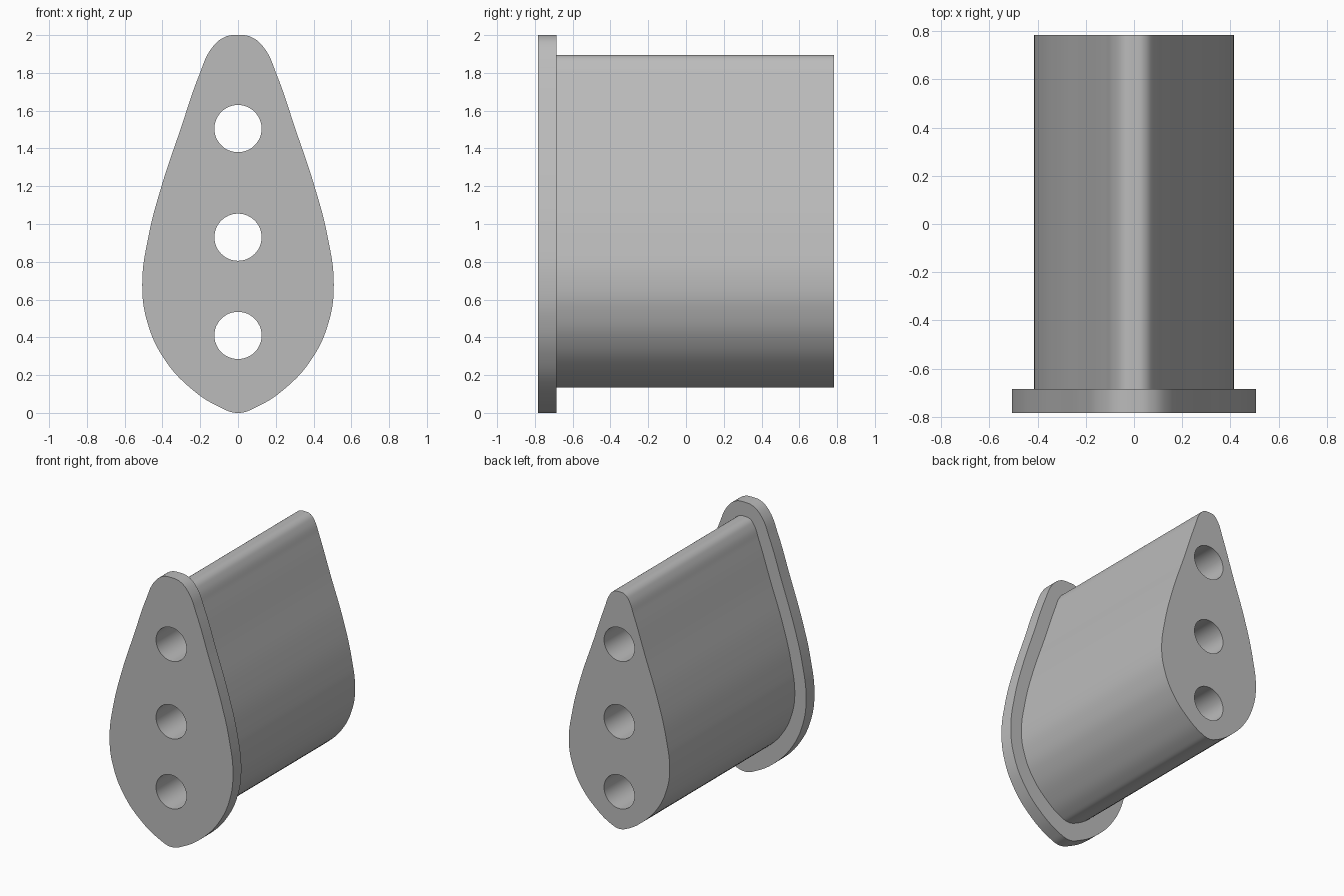
import bpy, bmesh, math

cube = bpy.data.objects.get("Cube")
if cube:
    bpy.data.objects.remove(cube, do_unlink=True)

grey = bpy.data.materials.new("light grey")
grey.use_nodes = True
colour = (0.5, 0.5, 0.5, 1)
grey.diffuse_color = colour
grey.node_tree.nodes["Principled BSDF"].inputs["Base Color"].default_value = colour

HOLE_RADIUS = 0.125
HOLE_HEIGHTS = (0.41, 0.93, 1.505)

# Right halves of the teardrop outlines, bottom to top
FLANGE = [(0, 0), (0.1, 0.032), (0.25, 0.13), (0.39, 0.285), (0.48, 0.48),
          (0.507, 0.68), (0.475, 0.93), (0.405, 1.2), (0.305, 1.5),
          (0.205, 1.79), (0.14, 1.93), (0.07, 1.99), (0, 2)]
BODY = [(0, 0.135), (0.07, 0.155), (0.19, 0.235), (0.315, 0.37), (0.39, 0.53),
        (0.414, 0.68), (0.385, 0.91), (0.315, 1.18), (0.215, 1.47),
        (0.118, 1.755), (0.08, 1.85), (0.045, 1.888), (0, 1.895)]


def add_loop(curve, points, resolution):
    """Closed smooth loop through the given points."""
    spline = curve.splines.new('BEZIER')
    spline.bezier_points.add(len(points) - 1)
    for bp, (x, z) in zip(spline.bezier_points, points):
        bp.co = (x, z, 0)
        bp.handle_left_type = bp.handle_right_type = 'AUTO'
    spline.use_cyclic_u = True
    spline.resolution_u = resolution


def extruded_teardrop(name, half, y_front, y_back):
    """Teardrop prism along y, pierced by the three round holes."""
    curve = bpy.data.curves.new(name, 'CURVE')
    curve.dimensions = '2D'
    curve.fill_mode = 'BOTH'
    curve.extrude = (y_back - y_front) / 2
    add_loop(curve, half + [(-x, z) for x, z in half[-2:0:-1]], 8)
    for height in HOLE_HEIGHTS:
        quarter = [(HOLE_RADIUS * math.cos(i * math.pi / 2),
                    height + HOLE_RADIUS * math.sin(i * math.pi / 2)) for i in range(4)]
        add_loop(curve, quarter, 12)

    obj = bpy.data.objects.new(name, curve)
    bpy.context.collection.objects.link(obj)
    obj.location.y = (y_front + y_back) / 2
    obj.rotation_euler.x = math.pi / 2
    bpy.ops.object.select_all(action='DESELECT')
    obj.select_set(True)
    bpy.context.view_layer.objects.active = obj
    bpy.ops.object.convert(target='MESH')
    obj = bpy.context.object
    obj.name = name

    # Join the caps to the walls
    bm = bmesh.new()
    bm.from_mesh(obj.data)
    bmesh.ops.remove_doubles(bm, verts=bm.verts, dist=0.0001)
    bmesh.ops.recalc_face_normals(bm, faces=bm.faces)
    bm.to_mesh(obj.data)
    bm.free()
    obj.data.materials.clear()
    obj.data.materials.append(grey)
    bpy.ops.object.shade_smooth_by_angle(angle=math.radians(35))
    return obj


extruded_teardrop("front_flange", FLANGE, -0.783, -0.685)
extruded_teardrop("main_body", BODY, -0.685, 0.783)
